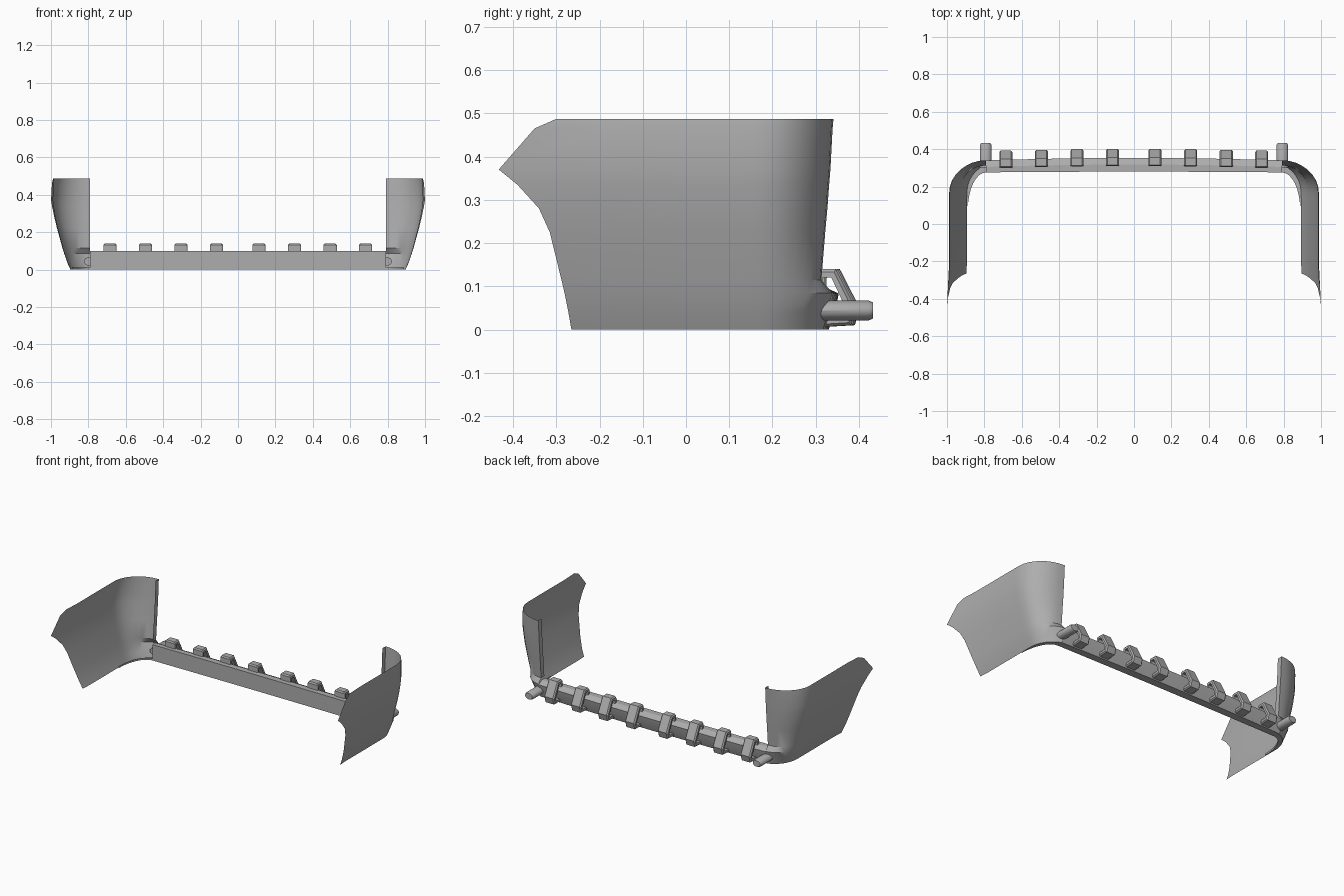
import bpy, math

if "Cube" in bpy.data.objects:
    bpy.data.objects.remove(bpy.data.objects["Cube"])

END_X = 0.79      # where the straight bar meets the corner panels

grey = bpy.data.materials.new("dark_grey")
grey.diffuse_color = (0.42, 0.42, 0.42, 1)
grey.use_nodes = True
grey.node_tree.nodes["Principled BSDF"].inputs["Base Color"].default_value = grey.diffuse_color


def make(name, verts, faces, angle=None, mirror=False):
    mesh = bpy.data.meshes.new(name)
    mesh.from_pydata(verts, [], faces)
    mesh.materials.append(grey)
    obj = bpy.data.objects.new(name, mesh)
    bpy.context.collection.objects.link(obj)
    bpy.ops.object.select_all(action='DESELECT')
    obj.select_set(True)
    bpy.context.view_layer.objects.active = obj
    bpy.ops.object.mode_set(mode='EDIT')
    bpy.ops.mesh.select_all(action='SELECT')
    bpy.ops.mesh.normals_make_consistent(inside=False)
    bpy.ops.object.mode_set(mode='OBJECT')
    if angle:
        bpy.ops.object.shade_smooth_by_angle(angle=math.radians(angle))
    if mirror:
        obj.modifiers.new("mirror", 'MIRROR').use_axis = (True, False, False)
    return obj


def loft(rows, closed=False, caps=False):
    """Skin a list of equal-length point rows."""
    n = len(rows[0])
    verts = [p for row in rows for p in row]
    faces = []
    for r in range(len(rows) - 1):
        for i in range(n if closed else n - 1):
            j = (i + 1) % n
            faces.append((r * n + i, r * n + j, (r + 1) * n + j, (r + 1) * n + i))
    if caps:
        faces += [tuple(range(n)), tuple(range((len(rows) - 1) * n, len(rows) * n))]
    return verts, faces


def bow(x):
    return 0.013 * (1 - (x / END_X) ** 2)


def arc(x, y0, y1, slant=0.0, steps=8):
    """Quarter ellipse from the side (x, y0) to the rear end (END_X, y1); slant flattens it."""
    pts = []
    for i in range(steps + 1):
        a = math.pi / 2 * i / steps
        rise = (1 - slant) * math.sin(a) + slant * i / steps
        pts.append((END_X + (x - END_X) * math.cos(a), y0 + (y1 - y0) * rise))
    return pts


# Corner side panels: levels of (z, side x, front y, rear y, corner slant)
levels = [(0.0, 0.893, -0.265, 0.317, 0.4), (0.04, 0.91, -0.272, 0.328, 0.4),
          (0.085, 0.925, -0.281, 0.338, 0.1), (0.115, 0.934, -0.288, 0.313, 0),
          (0.225, 0.963, -0.315, 0.322, 0), (0.28, 0.975, -0.34, 0.327, 0),
          (0.335, 0.984, -0.39, 0.331, 0), (0.37, 0.988, -0.433, 0.334, 0),
          (0.465, 0.987, -0.35, 0.339, 0), (0.487, 0.983, -0.30, 0.341, 0)]
rows = []
for z, x, yf, yr, slant in levels:
    flare = max(0, -0.2 - yf) * 0.05
    path = [(x + flare, yf), (x, -0.2), (x, -0.01), (x, 0.145)] + arc(x, 0.17, yr, slant)
    rows.append([(px, py, z) for px, py in path])
make("corner_panel", *loft(rows), angle=28, mirror=True)

# Turned-in flange on the rear end of each corner panel
rows = [[(END_X, yr, z), (END_X, yr - 0.032, z)] for z, x, yf, yr, s in levels[3:]]
make("panel_end_flange", *loft(rows), mirror=True)

# Floor lip around the corner, rising to meet the end of the bar
inner = arc(0.888, 0.08, 0.276)
low = arc(0.893, 0.17, 0.317, 0.4)
rows = [[(*low[i], 0.0), (*inner[i], 0.0), (*inner[i], 0.012)] for i in range(9)]
make("corner_floor_lip", *loft(rows), angle=30, mirror=True)

# Straight bar, slightly bowed to the rear
section = [(0.276, 0), (0.276, 0.1), (0.305, 0.1), (0.34, 0.083), (0.332, 0.04), (0.317, 0)]
rows = []
for i in range(13):
    x = -END_X + 2 * END_X * i / 12
    rows.append([(x, y + bow(x) * (1 if y > 0.3 else 0.3), z) for y, z in section])
make("rear_bar", *loft(rows, closed=True, caps=True), angle=25)

# Bent brackets spaced along the bar: outer profile is narrower for a chamfer
outer = [(0.297, 0.08), (0.297, 0.132), (0.303, 0.14), (0.343, 0.14), (0.389, 0.05), (0.378, 0.01), (0.31, 0.006)]
middle = [(0.300, 0.08), (0.300, 0.128), (0.305, 0.133), (0.339, 0.133), (0.381, 0.048), (0.373, 0.016), (0.31, 0.012)]
core = [(0.312, 0.08), (0.312, 0.118), (0.314, 0.12), (0.333, 0.12), (0.368, 0.045), (0.364, 0.03), (0.31, 0.026)]
for k, cx in enumerate((-0.685, -0.495, -0.305, -0.115, 0.112, 0.303, 0.493, 0.682)):
    rows = []
    for o, m, c in zip(outer, middle, core):
        ring = [(-0.028, o), (0.028, o), (0.035, m), (0.035, c), (-0.035, c), (-0.035, m)]
        rows.append([(cx + dx, y + bow(cx), z) for dx, (y, z) in ring])
    make(f"bracket_{k + 1}", *loft(rows, closed=True, caps=True))

# Tail pipes with a chamfered tip
rows = []
for y, s in ((0.30, 1), (0.422, 1), (0.432, 0.82)):
    rows.append([(0.793 + 0.031 * s * math.cos(a), y, 0.044 + 0.023 * s * math.sin(a))
                 for a in (2 * math.pi * i / 16 for i in range(16))])
make("tail_pipe", *loft(rows, closed=True, caps=True), angle=30, mirror=True)
